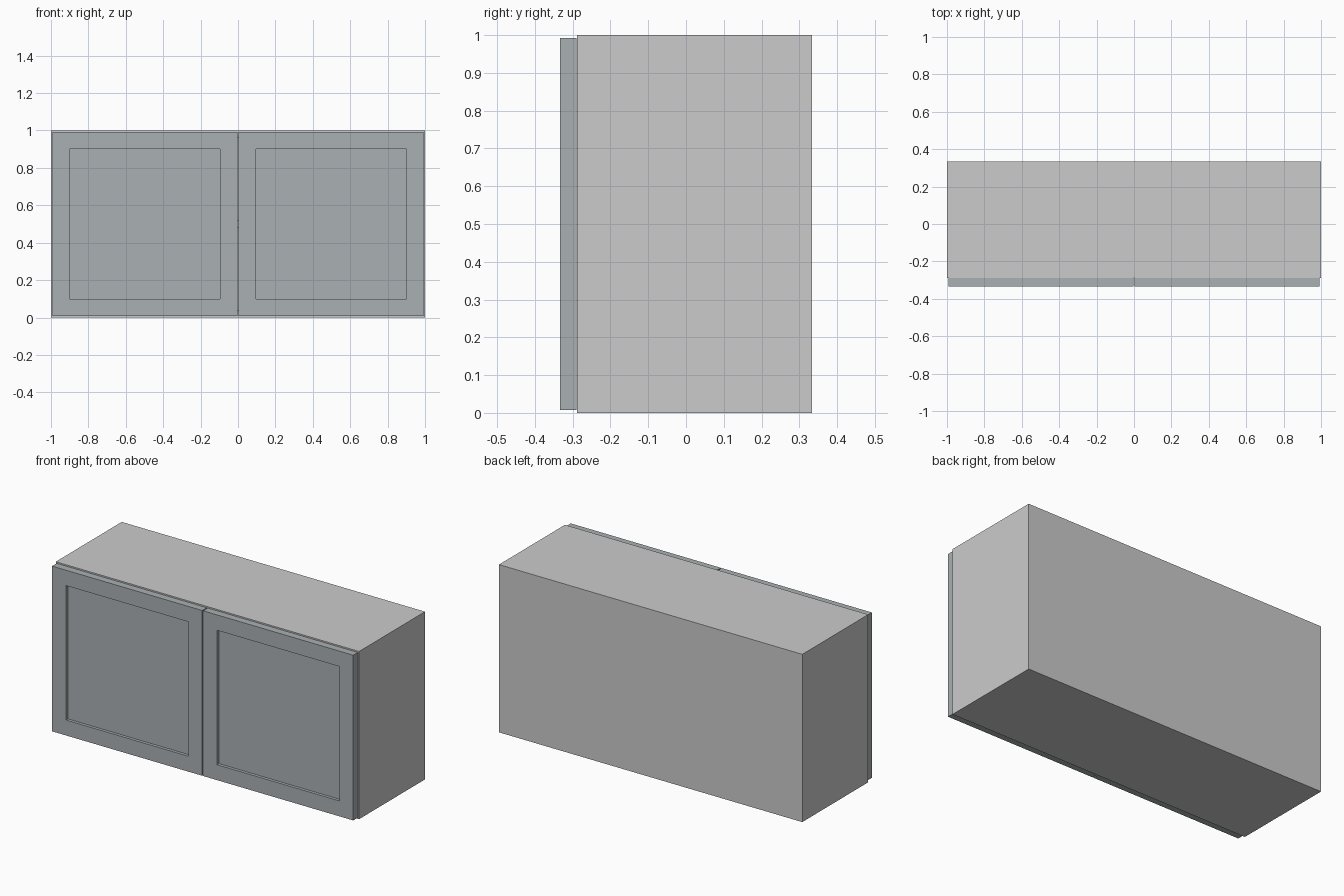
import bpy, bmesh
from mathutils import Vector

if "Cube" in bpy.data.objects:
    bpy.data.objects.remove(bpy.data.objects["Cube"])

W, D, T = 1.0, 0.333, 0.04   # half width, half depth, board thickness
FRONT = -0.288               # front edge of the carcass

paint = bpy.data.materials.new("door_paint")
paint.diffuse_color = (0.40, 0.44, 0.45, 1)
paint.use_nodes = True
paint.node_tree.nodes["Principled BSDF"].inputs["Base Color"].default_value = paint.diffuse_color


def board(name, lo, hi, panel=None, mat=None):
    """Flat board from corner to corner; panel = (margin, depth) of a front recess."""
    lo, hi = Vector(lo), Vector(hi)
    bm = bmesh.new()
    bmesh.ops.create_cube(bm, size=1)
    for v in bm.verts:
        v.co = Vector((v.co[i] + 0.5) * (hi[i] - lo[i]) + lo[i] for i in range(3))
    if panel:
        bm.normal_update()
        face = min(bm.faces, key=lambda f: f.normal.y)
        bmesh.ops.inset_region(bm, faces=[face], thickness=panel[0])
        bmesh.ops.inset_region(bm, faces=[face], thickness=0.0005)
        for v in face.verts:
            v.co.y += panel[1]
    mesh = bpy.data.meshes.new(name)
    bm.to_mesh(mesh)
    bm.free()
    if mat:
        mesh.materials.append(mat)
    obj = bpy.data.objects.new(name, mesh)
    bpy.context.collection.objects.link(obj)
    return obj


# Carcass: sides, top, bottom, shelf and back
for side, x0 in (("left", -W), ("right", W - T)):
    board(side + "_side_panel", (x0, FRONT, 0), (x0 + T, D, 1))
inner = W - T
board("top_panel", (-inner, FRONT, 1 - T), (inner, D, 1))
board("bottom_panel", (-inner, FRONT, 0), (inner, D, T))
board("shelf", (-inner, FRONT + 0.01, 0.48), (inner, D - T, 0.52))
board("back_panel", (-inner, D - T, T), (inner, D, 1 - T))

# Recessed-panel doors with a narrow gap between them
for side, x0, x1 in (("left", -0.993, -0.003), ("right", 0.003, 0.993)):
    board(side + "_door", (x0, -D, 0.008), (x1, -0.29, 0.993),
          panel=(0.13, 0.017), mat=paint)
